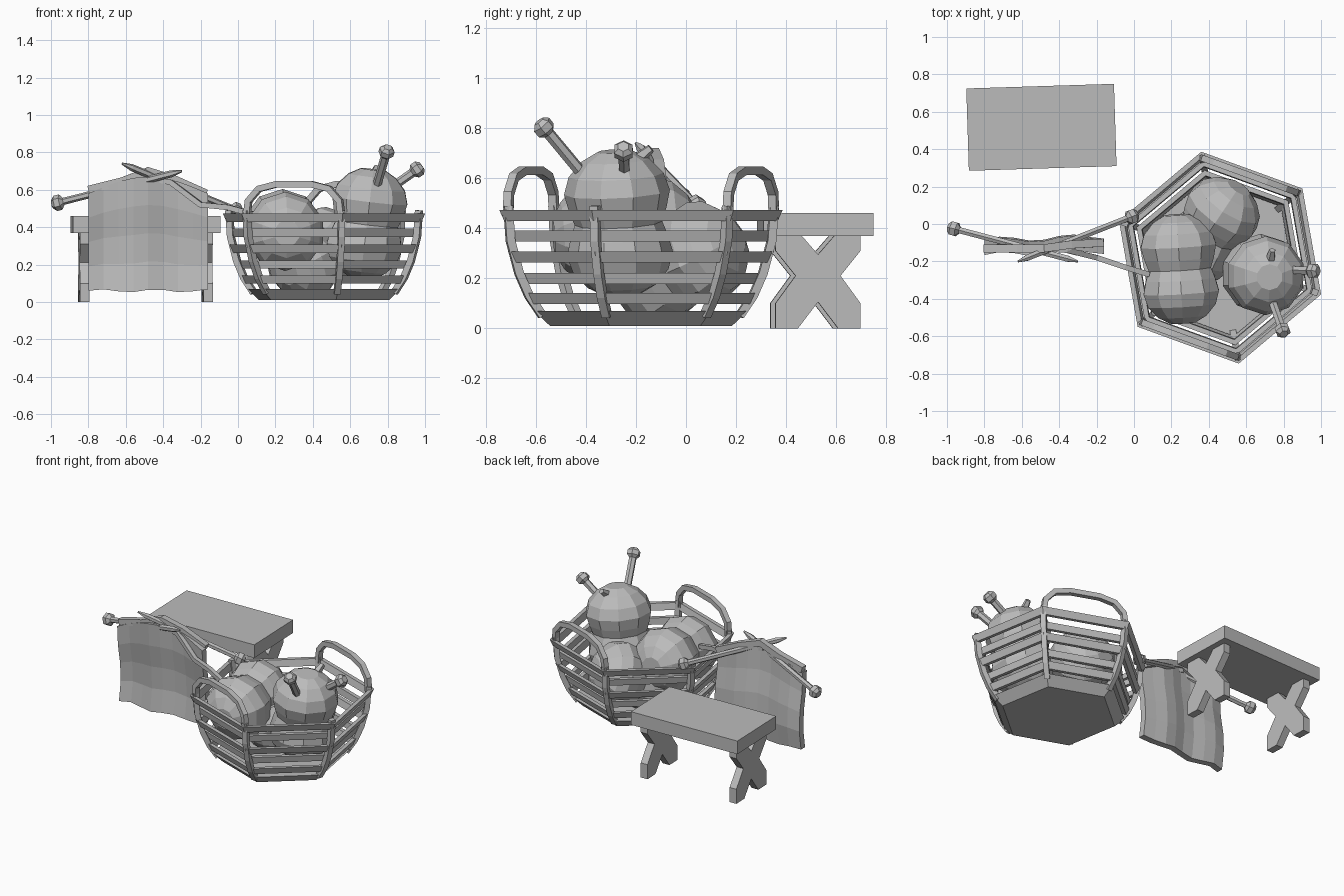
import bpy, bmesh, math
from mathutils import Vector, Matrix

if bpy.data.objects.get("Cube"):
    bpy.data.objects.remove(bpy.data.objects["Cube"])

grey = bpy.data.materials.new("plain grey")
grey.use_nodes = True
grey.diffuse_color = (0.5, 0.5, 0.5, 1)
grey.node_tree.nodes["Principled BSDF"].inputs["Base Color"].default_value = (0.5, 0.5, 0.5, 1)


def finish(name, bm):
    bmesh.ops.recalc_face_normals(bm, faces=bm.faces[:])
    mesh = bpy.data.meshes.new(name)
    bm.to_mesh(mesh)
    bm.free()
    mesh.materials.append(grey)
    obj = bpy.data.objects.new(name, mesh)
    bpy.context.scene.collection.objects.link(obj)
    return obj


def bridge(bm, rings, closed=False):
    """Skin a list of vertex loops, capping the ends unless it closes on itself."""
    count = len(rings[0])
    pairs = list(zip(rings, rings[1:]))
    if closed:
        pairs.append((rings[-1], rings[0]))
    else:
        bm.faces.new(rings[0])
        bm.faces.new(rings[-1])
    for a, b in pairs:
        for i in range(count):
            j = (i + 1) % count
            bm.faces.new((a[i], a[j], b[j], b[i]))


def sweep(name, points, radii, sides=4, up=(0, 0, 1)):
    """Polygonal rod along a path with a radius at every point."""
    points = [Vector(p) for p in points]
    if not isinstance(radii, (list, tuple)):
        radii = [radii] * len(points)
    bm = bmesh.new()
    rings = []
    for i, p in enumerate(points):
        d = (points[min(i + 1, len(points) - 1)] - points[max(i - 1, 0)]).normalized()
        s = d.cross(Vector(up)).normalized()
        t = s.cross(d)
        turn = [math.tau * (k + 0.5) / sides for k in range(sides)]
        rings.append([bm.verts.new(p + radii[i] * (s * math.cos(a) + t * math.sin(a))) for a in turn])
    bridge(bm, rings)
    return finish(name, bm)


# ---- bench: slab top and two crossed legs
TURN = Matrix.Translation((-0.495, 0.517, 0)) @ Matrix.Rotation(math.radians(1.8), 4, "Z")
bm = bmesh.new()
bmesh.ops.create_cube(bm, size=1)
bmesh.ops.scale(bm, vec=(0.79, 0.44, 0.09), verts=bm.verts)
bmesh.ops.translate(bm, vec=(0, 0, 0.415), verts=bm.verts)
finish("bench_top", bm).matrix_world = TURN

half = [(0, 0.105), (0.08, 0), (0.17, 0), (0.17, 0.1), (0.09, 0.21), (0.17, 0.31), (0.17, 0.37), (0.065, 0.37), (0, 0.295)]
outline = half + [(-y, z) for y, z in reversed(half[1:-1])]
for name, x in (("bench_leg_right", -0.33), ("bench_leg_left", 0.33)):
    bm = bmesh.new()
    bridge(bm, [[bm.verts.new((x + dx, y, z)) for y, z in outline] for dx in (-0.025, 0.025)])
    finish(name, bm).matrix_world = TURN

# ---- basket: six-sided, with slats woven outside and inside the ribs
CENTRE = Vector((0.46, -0.18, 0))


def corner(k, r, z):
    a = math.radians(40 + 60 * k)
    return CENTRE + Vector((r * math.cos(a), r * math.sin(a), z))


bm = bmesh.new()
bridge(bm, [[bm.verts.new(corner(k, r, z)) for k in range(6)] for r, z in ((0.37, 0.01), (0.435, 0.07))])
finish("basket_base", bm)

slats = [(0.47, 0.12), (0.475, 0.2), (0.54, 0.285), (0.525, 0.37), (0.575, 0.45)]
for n, (r, z) in enumerate(slats):
    bm = bmesh.new()
    flare = 0.02 if n % 2 == 0 else 0.01
    section = [(r, z + 0.022), (r - flare, z - 0.022), (r - flare - 0.025, z - 0.022), (r - 0.03, z + 0.022)]
    bridge(bm, [[bm.verts.new(corner(k, *s)) for s in section] for k in range(6)], closed=True)
    finish(f"basket_slat_{n + 1}", bm)

rib = [(0.4, 0.05), (0.455, 0.13), (0.495, 0.22), (0.53, 0.35), (0.54, 0.49)]
for k in range(6):
    side = corner(k, 1, 0) - CENTRE
    sweep(f"basket_rib_{k + 1}", [corner(k, *p) for p in rib], 0.024, up=side)

arch = [(0, 0.45), (0.02, 0.54), (0.13, 0.605), (0.32, 0.63)]
arch += [(1 - t, z) for t, z in reversed(arch)]
for name, k in (("back_handle", 0), ("front_handle", 3)):
    a, b = corner(k, 0.54, 0), corner(k + 1, 0.54, 0)
    outward = ((a + b) / 2 - CENTRE).normalized()
    sweep(name, [a.lerp(b, t) + Vector((0, 0, z)) for t, z in arch], 0.024, up=outward)

# ---- yarn skeins: two-lobed low-poly shapes
lobe = [(-0.29, 0.07), (-0.255, 0.135), (-0.195, 0.19), (-0.125, 0.212), (-0.055, 0.195)]
profile = lobe + [(0, 0.175)] + [(-t, r) for t, r in reversed(lobe)]


def skein(name, centre, direction, up):
    d = Vector(direction).normalized()
    sweep(name, [Vector(centre) + d * t for t, r in profile], [r for t, r in profile], 10, up)


skein("yarn_skein_right", (0.245, -0.24, 0.385), (0.06, -1, -0.06), (0, 0, 1))
skein("yarn_skein_back", (0.41, -0.03, 0.26), (0.5, 0.75, 0.35), (0, 0, 1))
skein("yarn_skein_left", (0.69, -0.27, 0.42), (0.12, -0.05, 1), (0, 1, 0))


# ---- knitting needles with faceted knobs
def needle(name, knob, tip, r=0.019):
    knob, tip = Vector(knob), Vector(tip)
    d = (tip - knob).normalized()
    path = [knob - d * 0.03, knob - d * 0.012, knob + d * 0.018, knob + d * 0.035, tip - d * 0.06, tip]
    sweep(name, path, [0.024, 0.042, 0.042, r, r, 0.006], 6)


needle("cloth_needle_right", (-0.965, -0.025, 0.53), (-0.3, -0.2, 0.70))
needle("cloth_needle_left", (-0.01, 0.04, 0.49), (-0.62, -0.2, 0.74))
needle("skein_needle_front", (0.795, -0.57, 0.805), (0.7, -0.3, 0.48), 0.024)
needle("skein_needle_side", (0.96, -0.25, 0.71), (0.66, -0.24, 0.5), 0.024)
sweep("needle_point", [(0.72, -0.24, 0.64), (0.74, -0.14, 0.72)], [0.035, 0.018], 5)

# ---- hanging knitted cloth with gentle folds
COLS, ROWS = 9, 5
bm = bmesh.new()
rings = []
for i in range(COLS):
    u = i / (COLS - 1)
    x = -0.8 + 0.64 * u
    top = 0.58 + 0.09 * math.sin(math.pi * u)
    low = 0.06 + 0.008 * math.sin(u * 14)
    front, back = [], []
    for j in range(ROWS):
        v = j / (ROWS - 1)
        z = low + (top - low) * v
        y = -0.125 + 0.014 * math.sin(u * 11) + 0.02 * math.sin(v * 5) + 0.02 * u
        front.append(bm.verts.new((x, y - 0.022, z)))
        back.append(bm.verts.new((x, y + 0.022, z)))
    rings.append(front + back[::-1])
bridge(bm, rings)
finish("knitted_cloth", bm)

# ---- yarn strand from the cloth to the skein
sweep("yarn_strand", [(-0.5, -0.13, 0.665), (-0.36, -0.14, 0.64), (-0.2, -0.18, 0.52), (-0.05, -0.23, 0.505), (0.08, -0.27, 0.47)], 0.02)
# loose loop of yarn over the top edge of the cloth
sweep("yarn_loop", [(-0.8, -0.13, 0.6), (-0.62, -0.13, 0.645), (-0.48, -0.13, 0.7), (-0.34, -0.11, 0.655), (-0.17, -0.1, 0.58)], 0.03)
